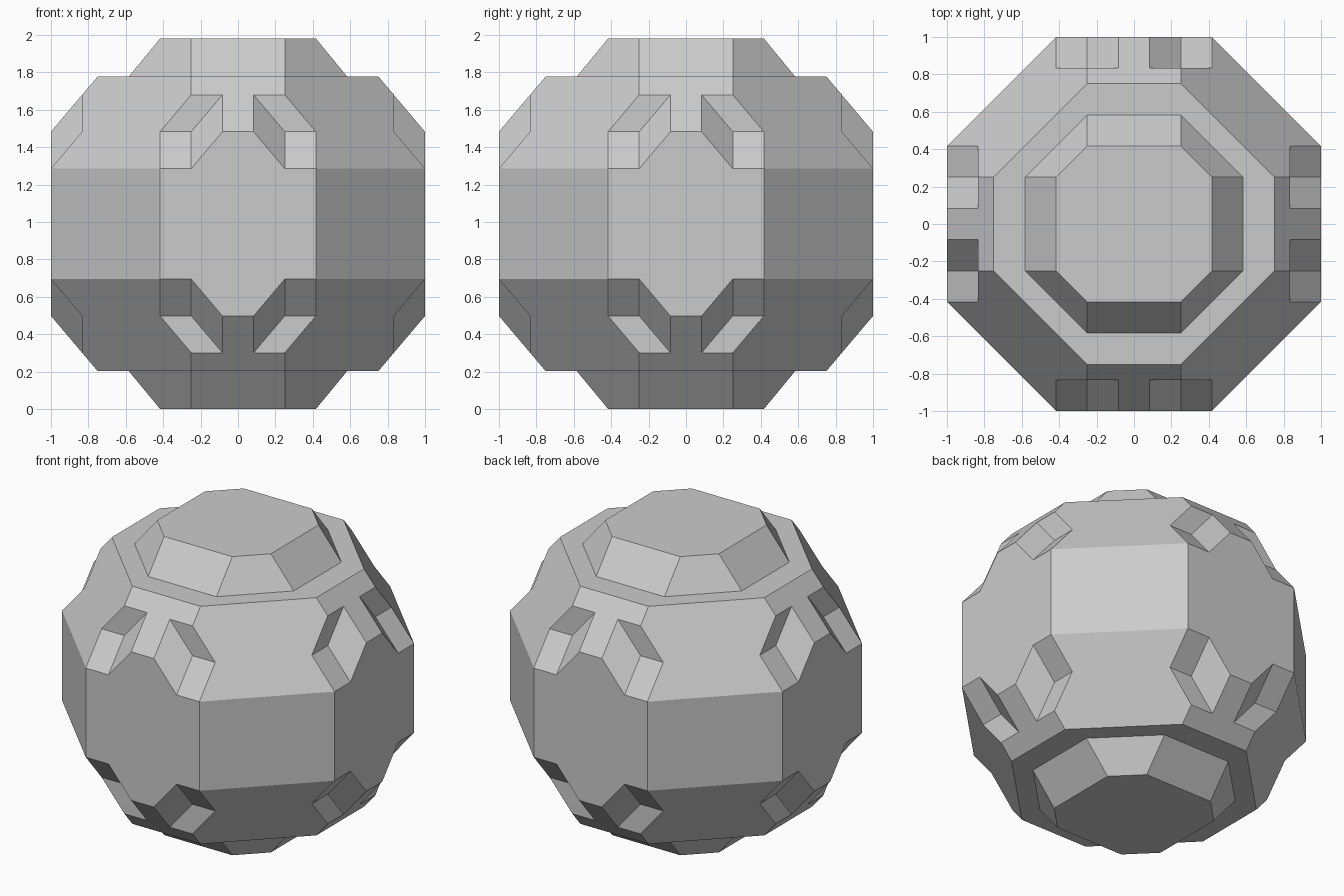
import bpy, bmesh
from mathutils import Vector

cube = bpy.data.objects.get("Cube")
if cube:
    bpy.data.objects.remove(cube, do_unlink=True)

MID = 0.99  # height of the mirror plane
SIGNS = (-1, 1)

stone = bpy.data.materials.new("plain grey")
stone.use_nodes = True
grey = (0.6, 0.6, 0.6, 1)
stone.diffuse_color = grey
stone.node_tree.nodes["Principled BSDF"].inputs["Base Color"].default_value = grey


def octagon(half, corner, z):
    """Eight points of an octagon, mirrored above and below the middle."""
    return [Vector((sx * a, sy * b, MID + sz * z))
            for a, b in ((half, corner), (corner, half))
            for sx in SIGNS for sy in SIGNS for sz in SIGNS]


def add_hull(bm, points):
    """Convex solid around the points, with flat areas merged."""
    verts = [bm.verts.new(p) for p in points]
    bmesh.ops.convex_hull(bm, input=verts)
    bmesh.ops.dissolve_limit(bm, angle_limit=0.01, verts=bm.verts[:], edges=bm.edges[:])


def finish(name, bm):
    bmesh.ops.recalc_face_normals(bm, faces=bm.faces[:])
    mesh = bpy.data.meshes.new(name)
    bm.to_mesh(mesh)
    bm.free()
    mesh.materials.append(stone)
    obj = bpy.data.objects.new(name, mesh)
    bpy.context.collection.objects.link(obj)
    return obj


# Faceted body: wide belt, chamfer corners, flat shoulder
U, H = 1 / 6, 0.197  # horizontal and vertical facet step
bm = bmesh.new()
add_hull(bm, octagon(1, 2.5 * U, 1.5 * H) + octagon(1, 1.5 * U, 2.5 * H)
         + octagon(0.75, 1.5 * U, 4 * H))
body = finish("body", bm)

# Octagonal caps on top and bottom, joined by a hidden column
bm = bmesh.new()
add_hull(bm, octagon(3.5 * U, 1.5 * U, 4 * H) + octagon(2.5 * U, 1.5 * U, MID))
finish("end_caps", bm)

# Slanted notches: two at each end of the four upright faces
bm = bmesh.new()
inner = Vector((1.5 * U, 5 * U, 2.5 * H))
edges = [e * 1.08 for e in (Vector((U, 0, 0)), Vector((0, U, -H)), Vector((-U, 0, H)))]
for swap in (False, True):
    for sx in SIGNS:
        for sy in SIGNS:
            for sz in SIGNS:
                points = []
                for n in range(8):
                    p = inner + sum((e for i, e in enumerate(edges) if n >> i & 1), Vector())
                    x, y = (p.y, p.x) if swap else (p.x, p.y)
                    points.append(Vector((sx * x, sy * y, MID + sz * p.z)))
                add_hull(bm, points)
cutter = finish("notch_cutter", bm)
cutter.hide_render = True
cutter.hide_viewport = True
cutter.display_type = 'WIRE'

cut = body.modifiers.new("notches", 'BOOLEAN')
cut.operation = 'DIFFERENCE'
cut.solver = 'EXACT'
cut.use_self = True
cut.object = cutter
